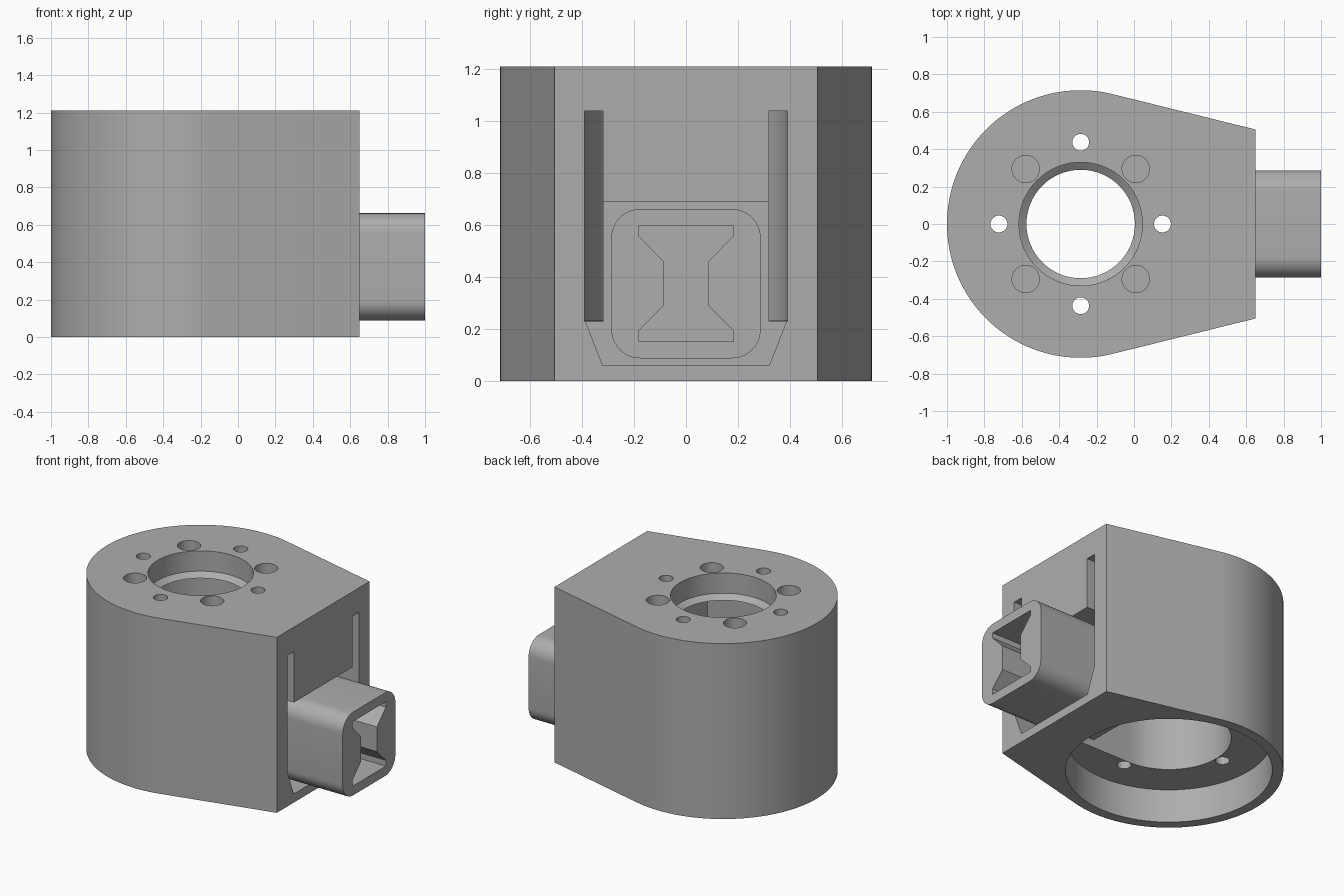
import bpy, bmesh, math
from mathutils import Vector

if "Cube" in bpy.data.objects:
    bpy.data.objects.remove(bpy.data.objects["Cube"], do_unlink=True)

grey = bpy.data.materials.new("matte grey")
grey.use_nodes = True
colour = (0.42, 0.42, 0.42, 1)
grey.diffuse_color = colour
grey.node_tree.nodes["Principled BSDF"].inputs["Base Color"].default_value = colour

CX = -0.285      # axis of the round part
HEIGHT = 1.21
FRONT = 0.65     # flat end of the housing
RECESS = 0.45    # back of the recess around the tube


def loft(name, rings):
    """Closed solid through matching rings of points."""
    bm = bmesh.new()
    loops = [[bm.verts.new(p) for p in ring] for ring in rings]
    n = len(loops[0])
    for a, b in zip(loops, loops[1:]):
        for i in range(n):
            j = (i + 1) % n
            bm.faces.new((a[i], a[j], b[j], b[i]))
    bm.faces.new(loops[0][::-1])
    bm.faces.new(loops[-1])
    bmesh.ops.recalc_face_normals(bm, faces=bm.faces)
    mesh = bpy.data.meshes.new(name)
    bm.to_mesh(mesh)
    bm.free()
    mesh.materials.append(grey)
    ob = bpy.data.objects.new(name, mesh)
    bpy.context.collection.objects.link(ob)
    return ob


def prism_z(name, outline, z0, z1):
    return loft(name, [[(x, y, z) for x, y in outline] for z in (z0, z1)])


def prism_x(name, outline, x0, x1):
    return loft(name, [[(x, y, z) for y, z in outline] for x in (x0, x1)])


def arc(cx, cy, r, a0, a1, n):
    steps = [math.radians(a0 + (a1 - a0) * i / n) for i in range(n + 1)]
    return [(cx + r * math.cos(a), cy + r * math.sin(a)) for a in steps]


def lathe(name, cx, cy, profile, n=64):
    """Round solid from (radius, height) pairs."""
    return loft(name, [[(x, y, z) for x, y in arc(cx, cy, r, 0, 360, n)[:-1]]
                       for r, z in profile])


def mirrored(half):
    """Outline in y, z mirrored across y = 0."""
    return half + [(-y, z) for y, z in reversed(half)]


def cut(target, cutter):
    cutter.hide_render = True
    mod = target.modifiers.new("cut", 'BOOLEAN')
    mod.operation = 'DIFFERENCE'
    mod.solver = 'EXACT'
    mod.object = cutter
    bpy.context.view_layer.objects.active = target
    bpy.ops.object.modifier_apply(modifier=mod.name)
    bpy.data.objects.remove(cutter, do_unlink=True)


# Housing: round back with tangent sides running to a flat end
corner = Vector((FRONT - CX, 0.505))
tangent = math.degrees(math.atan2(corner.y, corner.x) + math.acos(0.715 / corner.length))
outline = arc(CX, 0, 0.715, tangent, 360 - tangent, 96) + [(FRONT, -0.505), (FRONT, 0.505)]
housing = prism_z("housing", outline, 0, HEIGHT)

# Wide bore in the underside
cut(housing, lathe("bore", CX, 0, [(0.646, -0.1), (0.646, 0.232)], 96))

# Inner chamber with two guide slots reaching the flat end
chamber = arc(CX, 0, 0.39, 90, 270, 48)
chamber += [(0.7, -0.39), (0.7, -0.32), (0.06, -0.32), (0.06, 0.32), (0.7, 0.32), (0.7, 0.39)]
cut(housing, prism_z("chamber", chamber, 0.23, 1.04))

# Recess around the tube, tapered at the bottom
recess = mirrored([(0.321, 0.69), (0.321, 0.233), (0.388, 0.233), (0.32, 0.06)])
cut(housing, prism_x("recess", recess, RECESS, 0.7))

# Stepped opening in the top
cut(housing, lathe("top_opening", CX, 0,
                   [(0.29, 1.0), (0.29, 1.04), (0.33, 1.07), (0.33, 1.3)]))

# Screw holes: four through, four blind on the diagonals
for i in range(4):
    a = math.radians(90 * i)
    cut(housing, lathe("through_hole", CX + 0.437 * math.cos(a), 0.437 * math.sin(a),
                       [(0.045, 0.1), (0.045, 1.3)], 32))
    a += math.pi / 4
    cut(housing, lathe("blind_hole", CX + 0.416 * math.cos(a), 0.416 * math.sin(a),
                       [(0.073, 1.09), (0.073, 1.3)], 32))

# Rounded square tube with an hourglass socket
R, HALF, MID = 0.11, 0.287, 0.375
tube_outline = []
for q, (sy, sz) in enumerate([(1, 1), (-1, 1), (-1, -1), (1, -1)]):
    tube_outline += arc(sy * (HALF - R), MID + sz * (HALF - R), R, 90 * q, 90 * q + 90, 10)
tube = prism_x("tube", tube_outline, RECESS - 0.02, 1.0)
socket = mirrored([(0.183, 0.597), (0.183, 0.56), (0.086, 0.46),
                   (0.086, 0.29), (0.183, 0.193), (0.183, 0.153)])
cut(tube, prism_x("socket", socket, 0.5, 1.1))

# Smooth curved walls, keep crisp edges
for ob in (housing, tube):
    bpy.ops.object.select_all(action='DESELECT')
    ob.select_set(True)
    bpy.context.view_layer.objects.active = ob
    bpy.ops.object.shade_smooth_by_angle(angle=math.radians(30))
